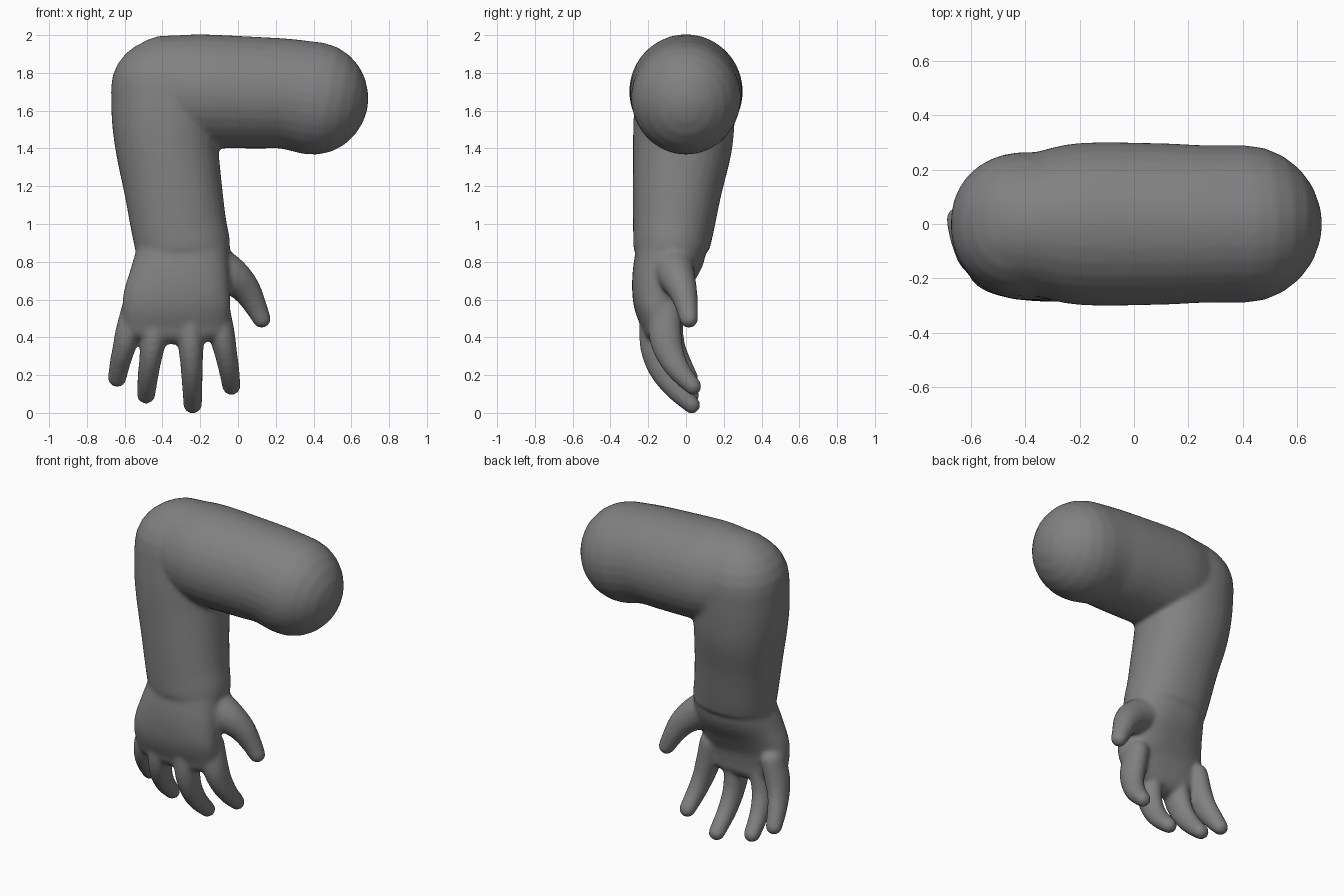
import bpy, bmesh, math
from mathutils import Vector

if "Cube" in bpy.data.objects:
    bpy.data.objects.remove(bpy.data.objects["Cube"], do_unlink=True)

grey = bpy.data.materials.new("plain grey")
grey.use_nodes = True
grey.diffuse_color = (0.22, 0.22, 0.22, 1)
grey.node_tree.nodes["Principled BSDF"].inputs["Base Color"].default_value = grey.diffuse_color


def spline(points, steps=4):
    """Smooth curve through points of any dimension."""
    pts = [Vector(p) for p in points]
    pts = [2 * pts[0] - pts[1]] + pts + [2 * pts[-1] - pts[-2]]
    out = []
    for a, b, c, d in zip(pts, pts[1:], pts[2:], pts[3:]):
        for i in range(steps):
            t = i / steps
            out.append((2 * b + (c - a) * t + (2 * a - 5 * b + 4 * c - d) * t**2
                        + (3 * b - a - 3 * c + d) * t**3) / 2)
    return out + [pts[-2]]


def limb(bm, points, side, round_start=True, round_end=True, sides=32, power=1):
    """Loft ovals along points (x, y, z, side radius, other radius).
    A power under one makes the ovals squarer."""
    path = spline(points)
    centres = [Vector(p[:3]) for p in path]
    rings = []
    for i, p in enumerate(path):
        t = (centres[min(i + 1, len(path) - 1)] - centres[max(i - 1, 0)]).normalized()
        rings.append((centres[i], t, p[3], p[4]))

    def cap(ring, sign):
        c, t, a, b = ring
        angles = [math.radians(k) for k in (15, 30, 45, 60, 75, 86)]
        return [(c + t * sign * min(a, b) * math.sin(k), t,
                 a * math.cos(k), b * math.cos(k)) for k in angles]

    def bulge(value):
        return math.copysign(abs(value) ** power, value)

    start = cap(rings[0], -1)[::-1] if round_start else []
    end = cap(rings[-1], 1) if round_end else []
    loops = []
    for c, t, a, b in start + rings + end:
        u = (Vector(side) - t * t.dot(Vector(side))).normalized()
        v = t.cross(u)
        loops.append([bm.verts.new(c + u * a * bulge(math.cos(k)) + v * b * bulge(math.sin(k)))
                      for k in (math.tau * (j + 0.5) / sides for j in range(sides))])
    for low, high in zip(loops, loops[1:]):
        for j in range(sides):
            n = (j + 1) % sides
            bm.faces.new((low[j], low[n], high[n], high[j]))
    bm.faces.new(loops[0][::-1])
    bm.faces.new(loops[-1])


X, Y = (1, 0, 0), (0, 1, 0)
skin = bmesh.new()

# Horizontal upper arm
limb(skin, [(-.38, 0, 1.72, .26, .28), (-.2, 0, 1.705, .298, .3),
            (.1, 0, 1.695, .297, .296), (.25, 0, 1.69, .29, .292),
            (.4, 0, 1.665, .29, .3)], Y)

# Hanging forearm, ending in a soft cuff
limb(skin, [(-.39, 0, 1.72, .283, .265), (-.385, -.01, 1.55, .283, .268),
            (-.375, -.02, 1.4, .272, .262), (-.345, -.045, 1.2, .26, .238),
            (-.315, -.065, 1, .253, .217), (-.295, -.075, .9, .252, .205),
            (-.292, -.076, .86, .25, .2)], X, round_end=False, power=.92)

# Palm, widening and flattening towards the knuckles
limb(skin, [(-.29, -.075, .92, .24, .18), (-.292, -.085, .84, .247, .185),
            (-.308, -.13, .71, .268, .158), (-.325, -.155, .58, .287, .125),
            (-.328, -.145, .45, .275, .088)], X, round_start=False, power=.82)

# Fingers curling back: knuckle x, tip x, tip y, tip z, forward bow
fingers = [(-.55, -.64, .02, .182, .06), (-.425, -.487, .025, .094, .015),
           (-.255, -.24, .03, .042, 0), (-.11, -.035, .037, .14, .05)]
for knuckle, tip, tip_y, tip_z, bow in fingers:
    reach = tip - knuckle
    drop = .55 - tip_z
    limb(skin, [(knuckle, -.16 + bow, .55, .068, .085),
                (knuckle + reach * .35, -.16 + bow, tip_z + drop * .66, .069, .088),
                (knuckle + reach * .62, -.135 + bow, tip_z + drop * .42, .06, .077),
                (knuckle + reach * .85, -.07 + bow * .7, tip_z + drop * .2, .055, .062),
                (tip, tip_y, tip_z, .05, .047)], X, sides=16)

# Thumb spreading to the side
limb(skin, [(-.14, -.07, .79, .115, .115), (-.035, -.05, .725, .1, .1),
            (.04, -.02, .655, .08, .08), (.09, .003, .57, .062, .062),
            (.125, .015, .498, .05, .05)], Y, sides=16)

# Fuse the overlapping limbs into one soft skin
bmesh.ops.recalc_face_normals(skin, faces=skin.faces)
mesh = bpy.data.meshes.new("arm_and_hand")
skin.to_mesh(mesh)
skin.free()
mesh.materials.append(grey)
mesh.shade_smooth()
arm = bpy.data.objects.new("arm_and_hand", mesh)
bpy.context.collection.objects.link(arm)
fuse = arm.modifiers.new("fuse", 'REMESH')
fuse.mode = 'VOXEL'
fuse.voxel_size = 0.012
fuse.use_smooth_shade = True
soft = arm.modifiers.new("soften", 'SMOOTH')
soft.factor = 0.5
soft.iterations = 12
